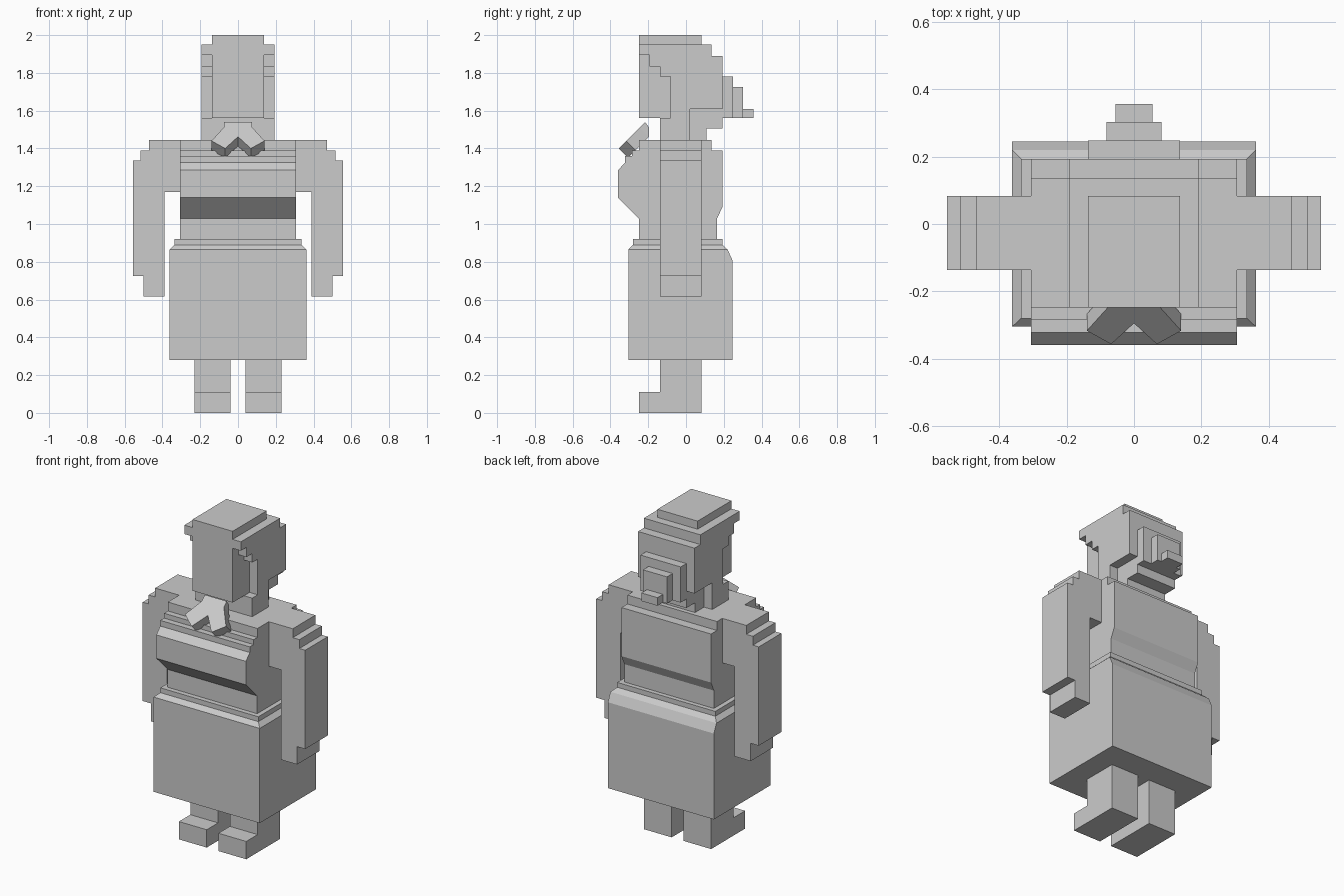
import bpy, bmesh
from mathutils import Vector

cube = bpy.data.objects.get("Cube")
if cube:
    bpy.data.objects.remove(cube, do_unlink=True)

# Single plain grey
GREY = (0.6, 0.6, 0.6, 1.0)
mat = bpy.data.materials.new("plain_grey")
mat.use_nodes = True
mat.diffuse_color = GREY
mat.node_tree.nodes["Principled BSDF"].inputs["Base Color"].default_value = GREY


def finish(name, bm):
    bmesh.ops.recalc_face_normals(bm, faces=bm.faces[:])
    mesh = bpy.data.meshes.new(name)
    bm.to_mesh(mesh)
    bm.free()
    mesh.materials.append(mat)
    obj = bpy.data.objects.new(name, mesh)
    bpy.context.collection.objects.link(obj)
    return obj


def loft(name, rings):
    """Closed solid skinned between rings with equal point counts."""
    bm = bmesh.new()
    loops = [[bm.verts.new(p) for p in ring] for ring in rings]
    n = len(loops[0])
    for a, b in zip(loops, loops[1:]):
        for i in range(n):
            j = (i + 1) % n
            bm.faces.new((a[i], a[j], b[j], b[i]))
    bm.faces.new(loops[0])
    bm.faces.new(loops[-1])
    return finish(name, bm)


def side_profile(name, profile, x0, x1):
    """Extrude a (y, z) outline across x."""
    return loft(name, [[(x, y, z) for y, z in profile] for x in (x0, x1)])


def front_profile(name, profile, y0, y1):
    """Extrude an (x, z) outline along y."""
    return loft(name, [[(x, y, z) for x, z in profile] for y in (y0, y1)])


def box(name, x0, x1, y0, y1, z0, z1):
    return side_profile(name, [(y0, z0), (y1, z0), (y1, z1), (y0, z1)], x0, x1)


# Head and neck core with stepped back
side_profile("head", [
    (-.248, 2.0), (.083, 2.0), (.083, 1.95), (.135, 1.95), (.135, 1.89),
    (.193, 1.89), (.193, 1.78), (.248, 1.78), (.248, 1.56), (.193, 1.56),
    (.193, 1.505), (.108, 1.505), (.108, 1.445), (-.137, 1.445),
    (-.137, 1.56), (-.248, 1.56)], -.137, .137)

# Hair layers on both sides of the head
hair = [
    (-.248, 1.95), (.135, 1.95), (.135, 1.89), (.193, 1.89), (.193, 1.61),
    (.02, 1.61), (.02, 1.445), (-.137, 1.445), (-.137, 1.56), (-.083, 1.56),
    (-.083, 1.78), (-.137, 1.78), (-.137, 1.835), (-.193, 1.835),
    (-.193, 1.895), (-.248, 1.895)]

# Shoulder and arm outline
arm = [
    (.305, 1.445), (.47, 1.445), (.47, 1.39), (.515, 1.39), (.515, 1.335),
    (.555, 1.335), (.555, .725), (.5, .725), (.5, .615), (.39, .615),
    (.39, 1.17), (.305, 1.17)]

# Leg with foot
leg = [(-.248, 0), (.083, 0), (.083, .28), (-.137, .28), (-.137, .11), (-.248, .11)]

for side, s in (("left", 1), ("right", -1)):
    side_profile(f"{side}_hair", hair, s * .137, s * .193)
    front_profile(f"{side}_arm", [(s * x, z) for x, z in arm], -.137, .083)
    side_profile(f"{side}_leg", leg, s * .04, s * .23)

# Hair bun and its tip
box("hair_bun", -.082, .082, .248, .303, 1.56, 1.725)
box("hair_bun_tip", -.055, .055, .303, .357, 1.56, 1.61)

# Torso
side_profile("torso", [
    (-.248, 1.445), (.135, 1.445), (.135, 1.39), (.193, 1.39), (.193, 1.09),
    (.165, 1.03), (.165, .92), (-.25, .92), (-.25, 1.03), (-.36, 1.14),
    (-.36, 1.285), (-.322, 1.325), (-.322, 1.36), (-.285, 1.36),
    (-.285, 1.39), (-.248, 1.39)], -.306, .306)

# Skirt with sloped shoulder and waistband
sections = [(.28, .362, -.305, .245), (.81, .362, -.305, .245),
            (.865, .362, -.305, .22), (.89, .335, -.28, .193),
            (.92, .335, -.28, .193)]
loft("skirt", [[(-x, y0, z), (x, y0, z), (x, y1, z), (-x, y1, z)]
               for z, x, y0, y1 in sections])

# Tilted neck bow: (x, drop down the slope, thickness)
half = [(.075, 0, .03), (.075, .028, .05), (.14, .1, .05), (.068, .14, .05)]
outline = half + [(0, .078, .05)] + [(-x, d, t) for x, d, t in reversed(half)]
front = [Vector((x, -.217 - d, 1.54 - d)) for x, d, t in outline]
back = [p + Vector((0, .022, -.03)) if t == .03 else p + Vector((0, t, -t))
        for p, (x, d, t) in zip(front, outline)]
loft("neck_bow", [front, back])
